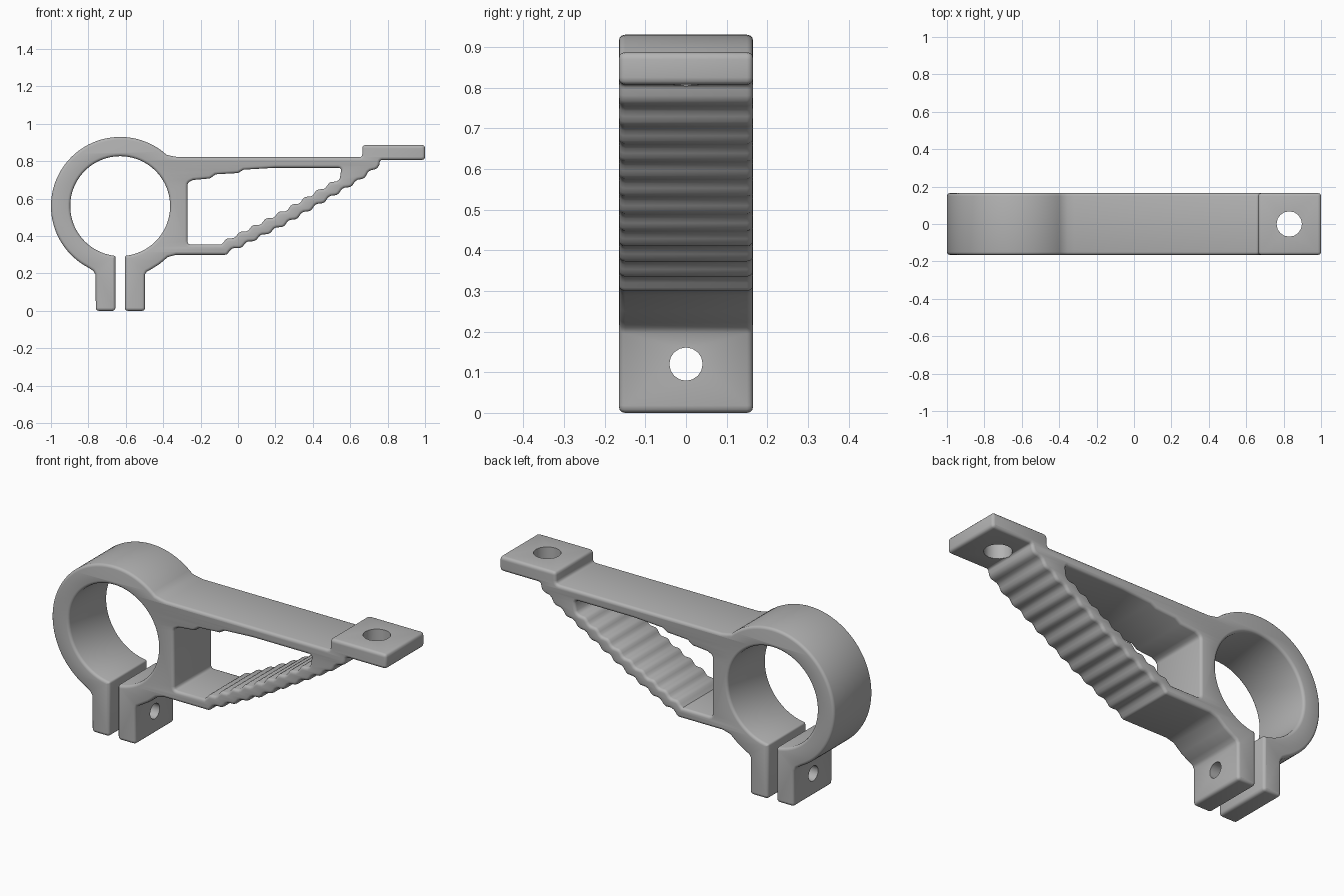
import bpy, bmesh, math
from mathutils import Vector, Matrix

cube = bpy.data.objects.get("Cube")
if cube:
    bpy.data.objects.remove(cube)

HALF_DEPTH, EDGE = 0.165, 0.015
CENTRE, R_OUT, R_IN = Vector((-0.63, 0.56)), 0.37, 0.267

grey = bpy.data.materials.new("plain grey")
grey.use_nodes = True
colour = (0.45, 0.45, 0.45, 1)
grey.diffuse_color = colour
grey.node_tree.nodes["Principled BSDF"].inputs["Base Color"].default_value = colour


def arc(radius, start, end, count):
    """Points of a circular arc about the ring centre, in degrees."""
    out = []
    for i in range(count + 1):
        a = math.radians(start + (end - start) * i / count)
        out.append(CENTRE + radius * Vector((math.cos(a), math.sin(a))))
    return out


def ripple(path, waves, height, samples=6):
    """Wavy line that follows a path of a few points."""
    path = [Vector(p) for p in path]
    lengths = [(b - a).length for a, b in zip(path, path[1:])]
    total, count, out = sum(lengths), waves * samples, []
    for i in range(count + 1):
        d, k = total * i / count, 0
        while k < len(lengths) - 1 and d > lengths[k]:
            d -= lengths[k]
            k += 1
        along = (path[k + 1] - path[k]).normalized()
        normal = Vector((-along.y, along.x))
        out.append(path[k] + along * d + normal * height * math.sin(math.tau * i / samples))
    return out


def rounded(points, radius=0.018):
    """Soften the sharp corners of a closed outline."""
    points, out = [Vector(p) for p in points], []
    for i, p in enumerate(points):
        a, b = points[i - 1] - p, points[(i + 1) % len(points)] - p
        if a.angle(-b) < math.radians(50):
            out.append(p)
            continue
        r = min(radius, a.length * 0.4, b.length * 0.4)
        s, e = p + a.normalized() * r, p + b.normalized() * r
        for t in (0, 0.33, 0.67, 1):
            out.append(s * (1 - t) ** 2 + p * 2 * t * (1 - t) + e * t * t)
    return out


# Outer outline: right clamp tab, strut underside, mounting plate, ring, left tab, bore
outer = [(-0.605, 0), (-0.497, 0), (-0.497, 0.195), (-0.488, 0.21), (-0.465, 0.222),
         (-0.42, 0.25), (-0.375, 0.288), (-0.33, 0.3), (-0.06, 0.3)]
outer += ripple([(-0.045, 0.32), (0.01, 0.342), (0.246, 0.46), (0.65, 0.7), (0.755, 0.78)], 11, 0.007)
outer += [(0.76, 0.807), (1, 0.807), (1, 0.887), (0.665, 0.887), (0.665, 0.822),
          (-0.32, 0.822), (-0.355, 0.828)]
outer += arc(R_OUT, 48, 242, 56)
outer += [(-0.775, 0.215), (-0.762, 0.195), (-0.76, 0), (-0.655, 0)]
outer += arc(R_IN, 264.6, -84.6, 72)

# Window through the bracket
window = [(-0.27, 0.355), (-0.09, 0.355)]
window += ripple([(-0.075, 0.37), (0.246, 0.535), (0.545, 0.71)], 9, 0.007)
window += [(0.553, 0.765), (0.2, 0.765), (0.03, 0.755), (0, 0.737), (-0.12, 0.73),
           (-0.15, 0.708), (-0.24, 0.7), (-0.27, 0.685)]

# Filled outline with depth and soft edges
curve = bpy.data.curves.new("bracket outline", "CURVE")
curve.dimensions = '2D'
curve.fill_mode = 'BOTH'
curve.extrude = HALF_DEPTH - EDGE
curve.bevel_depth = EDGE
curve.bevel_resolution = 2
curve.offset = -EDGE
for outline in (rounded(outer), rounded(window)):
    spline = curve.splines.new('POLY')
    spline.points.add(len(outline) - 1)
    for point, p in zip(spline.points, outline):
        point.co = (p.x, p.y, 0, 1)
    spline.use_cyclic_u = True
outline_ob = bpy.data.objects.new("outline", curve)
bpy.context.collection.objects.link(outline_ob)


def baked(ob):
    graph = bpy.context.evaluated_depsgraph_get()
    return bpy.data.meshes.new_from_object(ob.evaluated_get(graph))


mesh = baked(outline_ob)
bpy.data.objects.remove(outline_ob)
bm = bmesh.new()
bm.from_mesh(mesh)
bmesh.ops.remove_doubles(bm, verts=bm.verts, dist=0.0003)
bmesh.ops.rotate(bm, verts=bm.verts, matrix=Matrix.Rotation(math.pi / 2, 3, 'X'))
bmesh.ops.recalc_face_normals(bm, faces=bm.faces)
bm.to_mesh(mesh)
bm.free()
bracket = bpy.data.objects.new("clamp_bracket", mesh)
bpy.context.collection.objects.link(bracket)


def drill(location, radius, depth, turn):
    """Cut a round bolt hole."""
    bpy.ops.mesh.primitive_cylinder_add(vertices=16, radius=radius, depth=depth,
                                        location=location, rotation=turn)
    cutter = bpy.context.object
    cutter.hide_render = True
    mod = bracket.modifiers.new("hole", 'BOOLEAN')
    mod.operation = 'DIFFERENCE'
    mod.solver = 'EXACT'
    mod.object = cutter
    bracket.data = baked(bracket)
    bracket.modifiers.clear()
    bpy.data.objects.remove(cutter)


drill((0.83, 0, 0.85), 0.068, 0.3, (0, 0, 0))
drill((-0.63, 0, 0.12), 0.041, 0.5, (0, math.pi / 2, 0))

bracket.data.materials.clear()
bracket.data.materials.append(grey)
bpy.ops.object.select_all(action='DESELECT')
bracket.select_set(True)
bpy.context.view_layer.objects.active = bracket
bpy.ops.object.shade_smooth_by_angle(angle=math.radians(35))
